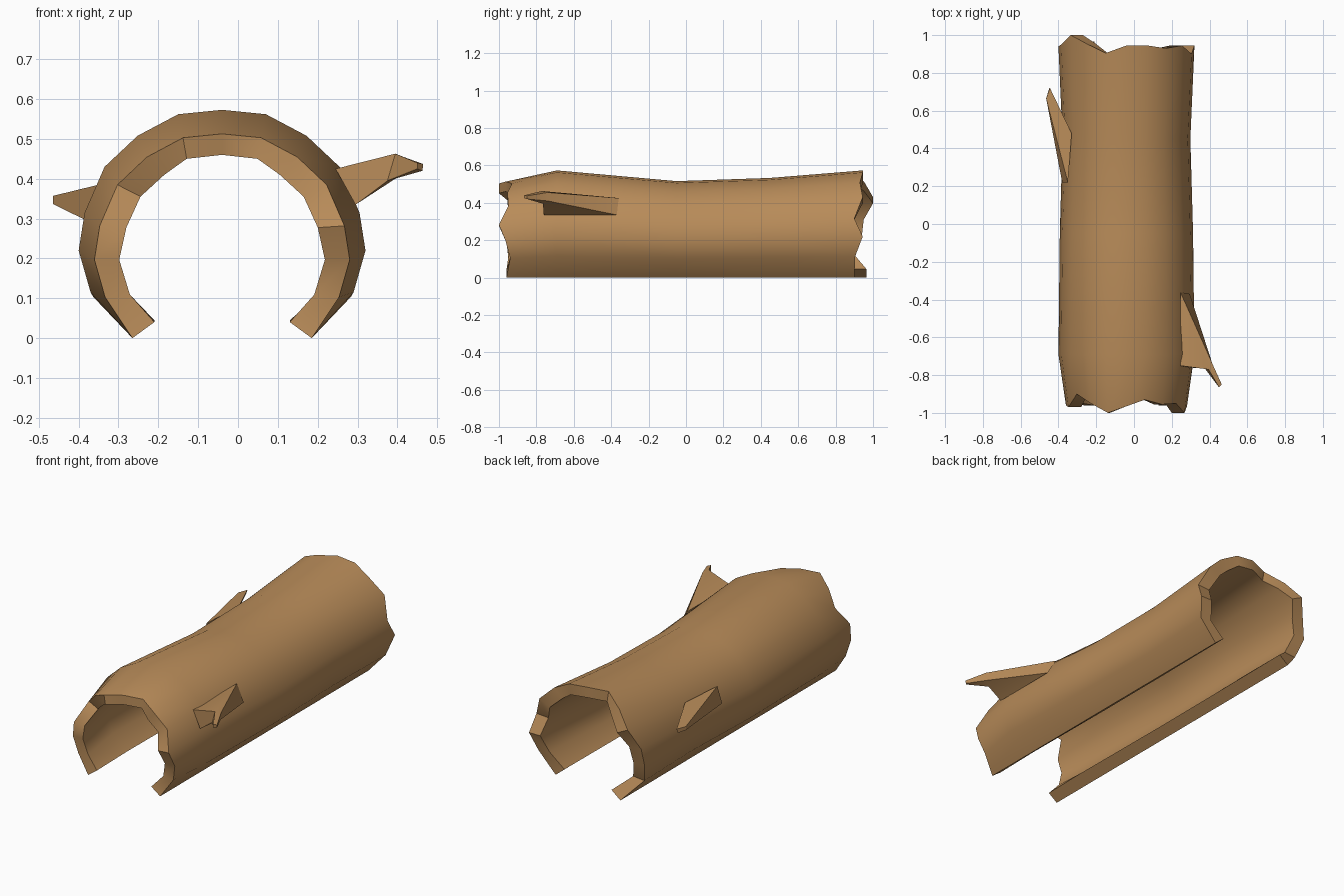
import bpy, bmesh, math

if "Cube" in bpy.data.objects:
    bpy.data.objects.remove(bpy.data.objects["Cube"])

bark = bpy.data.materials.new("bark")
bark.diffuse_color = (0.48, 0.26, 0.10, 1)
bark.use_nodes = True
bark.node_tree.nodes["Principled BSDF"].inputs["Base Color"].default_value = bark.diffuse_color
CX = -0.04


def finish(name, bm, angle):
    bmesh.ops.recalc_face_normals(bm, faces=bm.faces)
    me = bpy.data.meshes.new(name)
    bm.to_mesh(me)
    bm.free()
    me.materials.append(bark)
    ob = bpy.data.objects.new(name, me)
    bpy.context.collection.objects.link(ob)
    bpy.ops.object.select_all(action='DESELECT')
    ob.select_set(True)
    bpy.context.view_layer.objects.active = ob
    bpy.ops.object.shade_smooth_by_angle(angle=math.radians(angle))
    return ob


def loft(bm, loops):
    # bridge closed loops of points, leaving the ends open
    rows = [[bm.verts.new(p) for p in loop] for loop in loops]
    n = len(rows[0])
    for a, b in zip(rows, rows[1:]):
        for i in range(n):
            j = (i + 1) % n
            bm.faces.new((a[i], a[j], b[j], b[i]))
    return rows


# hollow log: half profiles from the open bottom edge to the crown
outer = [(.225, 0), (.33, .115), (.36, .22), (.345, .315),
         (.295, .43), (.212, .508), (.11, .562), (0, .573)]
inner = [(.17, .045), (.26, .122), (.29, .22), (.27, .31),
         (.23, .397), (.163, .458), (.1, .503), (0, .514)]


def full(half):
    return [(-x, z) for x, z in half] + [(x, z) for x, z in half[-2::-1]]


# jagged end positions for each of the 15 columns
front = [-.96, -.95, -.96, -.97, -.90, -.95, -1, -.965,
         -.93, -.955, -.95, -1, -.965, -.94, -.96]
back = [.965, .90, .94, .95, 1, .955, .905, .945,
        .945, .93, .945, .90, .945, .905, .90]

# rings along the log: y (number or jagged list), width scale, height scale
rings = [(front, .89, .895), (-.69, 1, 1), (-.05, .98, .90),
         (.45, .94, .93), (back, 1, 1)]

loops = []
for y, sx, sz in rings:
    sides = []
    for prof in (full(outer), full(inner)):
        pts = []
        for i, (x, z) in enumerate(prof):
            k = 1 if i in (0, 14) else sx
            yy = y[i] if isinstance(y, list) else y
            pts.append((CX + x * k, yy, z * sz))
        sides.append(pts)
    loops.append(sides[0] + sides[1][::-1])

bm = bmesh.new()
rows = loft(bm, loops)
for r in (rows[0], rows[-1]):
    for i in range(14):
        bm.faces.new((r[i], r[i + 1], r[28 - i], r[29 - i]))
finish("hollow_log", bm, 45)


# broken branch stubs: base, optional middle and tip sections
def stub(name, sections):
    bm = bmesh.new()
    rows = loft(bm, sections)
    bm.faces.new(rows[0])
    bm.faces.new(rows[-1])
    finish(name, bm, 30)


stub("right_branch_stub", [
    [(.245, -.36, .425), (.245, -.75, .425), (.295, -.76, .335), (.295, -.37, .335)],
    [(.415, -.74, .455), (.395, -.77, .463), (.375, -.765, .395), (.41, -.74, .41)],
    [(.465, -.85, .437), (.45, -.865, .44), (.45, -.865, .425), (.463, -.85, .42)]])

stub("left_branch_stub", [
    [(-.35, .22, .385), (-.33, .48, .385), (-.37, .48, .295), (-.38, .22, .295)],
    [(-.465, .665, .357), (-.445, .72, .357), (-.45, .715, .335), (-.465, .665, .337)]])
